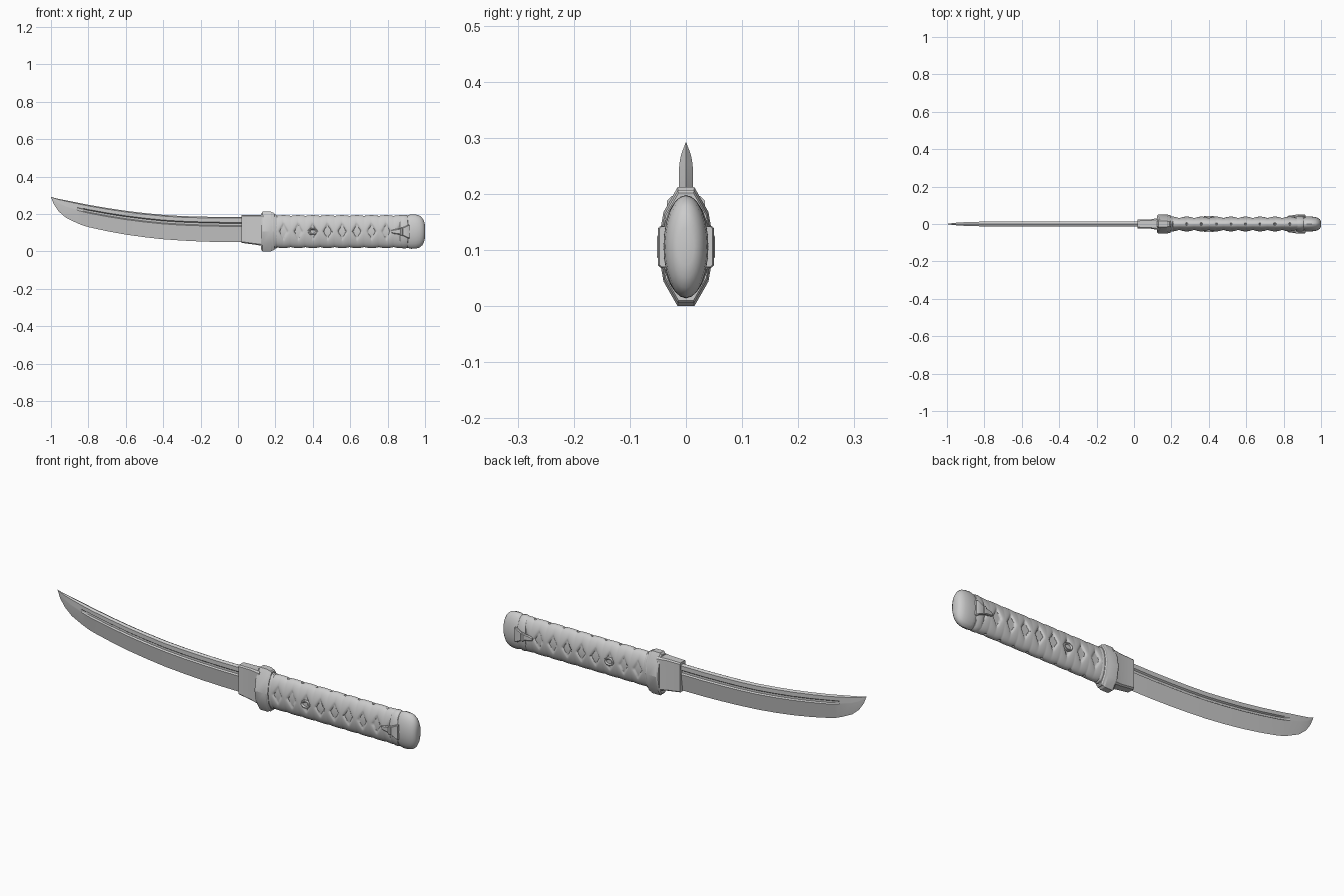
import bpy, bmesh
from math import sin, cos, pi, sqrt

if "Cube" in bpy.data.objects:
    bpy.data.objects.remove(bpy.data.objects["Cube"])

ZC = 0.106  # height of the handle axis


def loft(name, rings, angle=30):
    """Skin a list of equal-length point rings and cap both ends."""
    bm = bmesh.new()
    vs = [[bm.verts.new(p) for p in r] for r in rings]
    n = len(vs[0])
    for a, b in zip(vs, vs[1:]):
        for i in range(n):
            j = (i + 1) % n
            bm.faces.new((a[i], a[j], b[j], b[i]))
    bm.faces.new(vs[0][::-1])
    bm.faces.new(vs[-1])
    bmesh.ops.remove_doubles(bm, verts=bm.verts, dist=1e-6)
    bmesh.ops.recalc_face_normals(bm, faces=bm.faces)
    me = bpy.data.meshes.new(name)
    bm.to_mesh(me)
    bm.free()
    ob = bpy.data.objects.new(name, me)
    bpy.context.collection.objects.link(ob)
    bpy.ops.object.select_all(action='DESELECT')
    ob.select_set(True)
    bpy.context.view_layer.objects.active = ob
    bpy.ops.object.shade_smooth_by_angle(angle=angle * pi / 180)
    return ob


def oval(x, hy, hz, n=24):
    return [(x, hy * cos(2 * pi * i / n), ZC + hz * sin(2 * pi * i / n)) for i in range(n)]


def chamfer_box(x, yc, hy, z0, z1, c):
    pts = [(hy, z0 + c), (hy, z1 - c), (hy - c, z1), (c - hy, z1),
           (-hy, z1 - c), (-hy, z0 + c), (c - hy, z0), (hy - c, z0)]
    return [(x, yc + y, z) for y, z in pts]


# Blade: x, spine z, edge z, half thickness, groove depth
stations = [(-1.0, .292, .290, .0005, 0), (-.985, .287, .252, .003, 0),
            (-.96, .281, .215, .006, 0), (-.92, .273, .180, .009, 0),
            (-.86, .261, .151, .0115, 0), (-.83, .255, .139, .012, .006),
            (-.8, .249, .130, .0125, .007), (-.7, .232, .108, .0125, .007),
            (-.6, .217, .090, .0125, .007), (-.5, .205, .076, .0125, .007),
            (-.4, .195, .065, .0125, .007), (-.3, .189, .058, .0125, .007),
            (-.2, .186, .053, .0125, .007), (-.1, .184, .050, .0125, .007),
            (.06, .184, .049, .0125, .007)]
rings = []
for x, top, edge, t, g in stations:
    half = [(t, .05), (t, .21), (t - g, .25), (t - g, .33), (t, .37)]
    sec = [(0, 0)] + half + [(0, 1)] + [(-y, f) for y, f in half[::-1]]
    rings.append([(x, y, top - f * (top - edge)) for y, f in sec])
loft("blade", rings, 12)

# Collar between blade and guard
loft("blade_collar", [chamfer_box(.018, 0, .023, .046, .194, .006),
                      chamfer_box(.09, 0, .025, .036, .195, .006),
                      chamfer_box(.14, 0, .034, .028, .196, .008)], 20)

# Guard: bevelled ten-sided plate
outline = [(.015, .106), (.040, .062), (.051, 0), (.040, -.062), (.015, -.106)]
outline += [(-y, z) for y, z in outline[::-1]]
loft("guard", [[(x, y * s, ZC + z * s) for y, z in outline] for x, s in
               [(.124, .91), (.132, 1), (.176, 1), (.184, .95), (.190, .95), (.196, .90)]], 20)

# Handle ferrule
loft("handle_ferrule", [oval(x, .041 * s, .090 * s) for x, s in
                        [(.19, .98), (.195, 1), (.204, 1), (.209, .95)]])

# Handle: criss-cross cord wrap, thinner where the cords cross on the sides
PITCH = .0785


def wrap_radius(x, a):
    half_width = .20 + .24 * abs(sin(a))
    h = 0
    for s in (1, -1):
        p = x / PITCH + s * a / pi
        d = abs(p - round(p)) / half_width
        if d < 1:
            h = max(h, .45 + .55 * sqrt(1 - d * d))
    return h


NX, NA = 190, 80
rings = []
for i in range(NX + 1):
    x = .2 + .675 * i / NX
    ring = []
    for j in range(NA):
        a = 2 * pi * j / NA
        h = .0075 * wrap_radius(x - .4 + PITCH / 2, a)
        cy, cz = cos(a), sin(a)
        ring.append((x, (.032 + h) * cy, ZC + (.080 + h) * cz))
    rings.append(ring)
loft("handle_wrap", rings, 35)

# Rolled cord at the end of the wrap, then the rounded pommel
loft("end_cord", [oval(x, .042 * s, .088 * s) for x, s in
                  [(.865, .9), (.870, .98), (.882, 1.02), (.896, 1.02), (.906, .98), (.911, .88)]])
loft("pommel", [oval(x, .040 * s, .092 * s) for x, s in
                [(.900, .88), (.908, .95), (.925, 1), (.950, .99), (.970, .93),
                 (.985, .80), (.995, .60), (1.0, .36)]])

# Peg with a raised rim, passing through the handle
loft("handle_peg", [[(.4 + .027 * s * cos(2 * pi * k / 16), y, ZC + .019 * s * sin(2 * pi * k / 16))
                     for k in range(16)] for y, s in
                    [(-.038, .5), (-.040, .6), (-.044, .75), (-.043, .95), (-.036, 1),
                     (.036, 1), (.043, .95), (.044, .75), (.040, .6), (.038, .5)]])

# Flared cord knots, one on each side
for side, label in ((-1, "front"), (1, "back")):
    loft(label + "_knot_tail", [chamfer_box(x, side * yc, .007, ZC - h, ZC + h, .004)
                                for x, yc, h in [(.822, .036, .008), (.835, .039, .012),
                                                 (.865, .041, .016), (.890, .043, .026),
                                                 (.912, .043, .037), (.918, .040, .036)]])
    loft(label + "_knot_loop", [chamfer_box(x, side * .045, hy, ZC - h, ZC + h, .003)
                                for x, hy, h in [(.864, .004, .017), (.868, .007, .020),
                                                 (.878, .007, .021), (.882, .004, .019)]])
